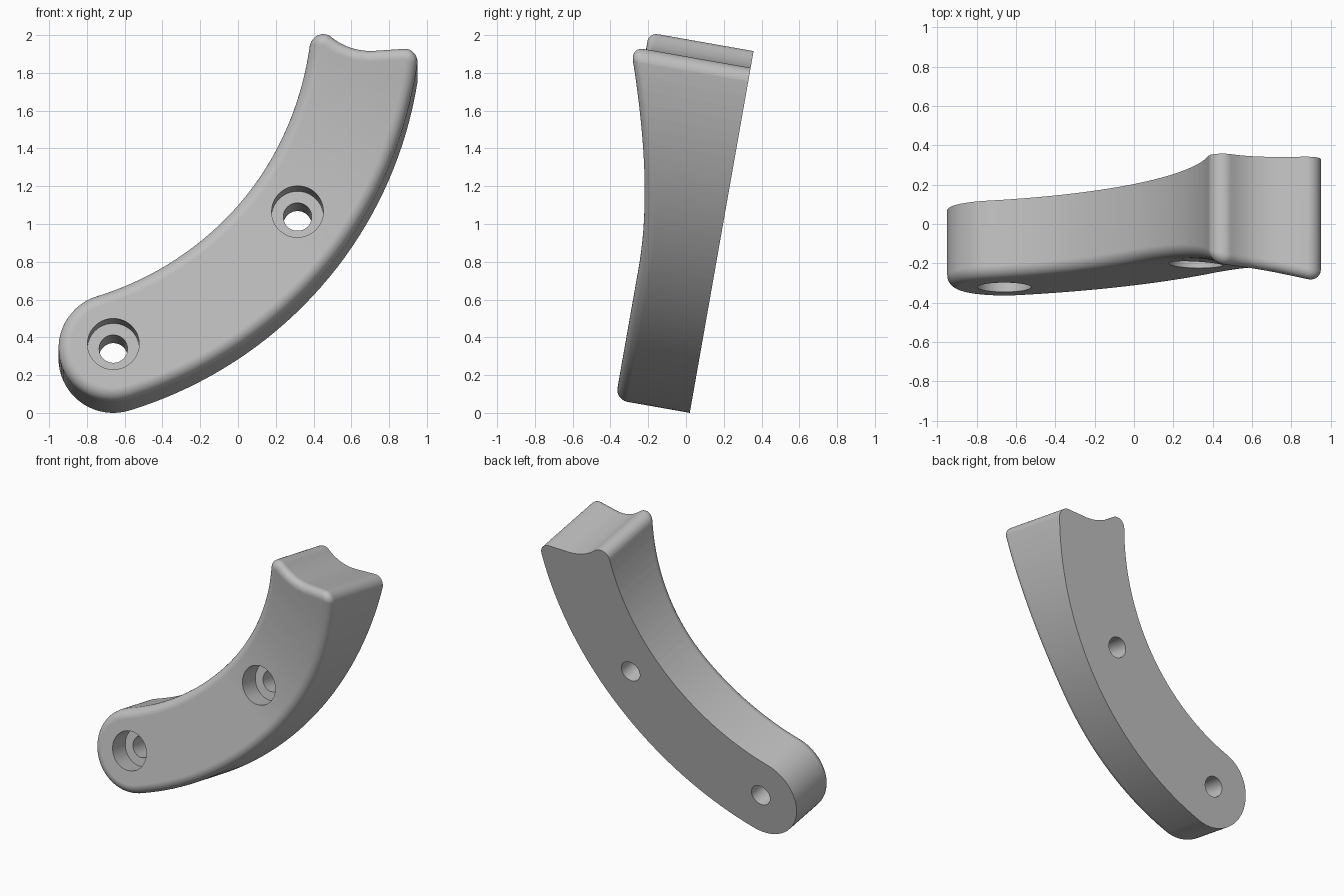
import bpy, bmesh
from math import sin, cos, asin, atan2, pi, radians, sqrt, hypot
from mathutils import Vector, Matrix

if "Cube" in bpy.data.objects:
    bpy.data.objects.remove(bpy.data.objects["Cube"])

THICK, FILLET, CORNER = 0.40, 0.065, 0.07
TILT = Matrix.Translation((0, 0.02, 0)) @ Matrix.Rotation(radians(80), 4, "X")
FLARE_DIR = Vector((sin(radians(35)), cos(radians(35)), 0))

grey = bpy.data.materials.new("plain_grey")
grey.use_nodes = True
grey.diffuse_color = (0.52, 0.52, 0.52, 1)
grey.node_tree.nodes["Principled BSDF"].inputs["Base Color"].default_value = grey.diffuse_color


def arc(centre, r, a0, a1, n):
    return [Vector((centre[0] + r * cos(a0 + (a1 - a0) * i / n),
                    centre[1] + r * sin(a0 + (a1 - a0) * i / n), 0)) for i in range(n + 1)]


def loft(rings):
    """Closed solid through matching rings, capped at both ends."""
    bm = bmesh.new()
    loops = [[bm.verts.new(p) for p in ring] for ring in rings]
    n = len(loops[0])
    for a, b in zip(loops, loops[1:]):
        for i in range(n):
            j = (i + 1) % n
            bm.faces.new((a[i], a[j], b[j], b[i]))
    bm.faces.new(loops[0][::-1])
    bm.faces.new(loops[-1])
    return bm


def make_object(name, bm):
    bmesh.ops.recalc_face_normals(bm, faces=bm.faces)
    mesh = bpy.data.meshes.new(name)
    bm.to_mesh(mesh)
    bm.free()
    mesh.materials.append(grey)
    obj = bpy.data.objects.new(name, mesh)
    bpy.context.collection.objects.link(obj)
    return obj


# Outline: round foot, outer arc, corner, hollow top, bump, inner arc
foot, foot_r = Vector((-0.66, 0.29)), 0.29
hub = Vector((-1.23, 2.12))
span = (foot - hub).length
r_out, r_in = span + foot_r, span - foot_r
start = atan2(foot.y - hub.y, foot.x - hub.x)

corner_a = asin((1.855 - CORNER - hub.y) / (r_out - CORNER))
corner = hub + (r_out - CORNER) * Vector((cos(corner_a), sin(corner_a)))
bump_a = asin((1.945 - CORNER - hub.y) / (r_in + CORNER))
bump = hub + (r_in + CORNER) * Vector((cos(bump_a), sin(bump_a)))
hollow_r, hollow_z = 0.35, 1.85
rise = hollow_z + hollow_r - bump.y
hollow = Vector((bump.x + sqrt((hollow_r + CORNER) ** 2 - rise ** 2), hollow_z + hollow_r))
lean = atan2(rise, hollow.x - bump.x)

raw = (arc(foot, foot_r, start + pi, start + 2 * pi, 28)
       + arc(hub, r_out, start, corner_a, 36)
       + arc(corner, CORNER, corner_a, pi / 2, 10)
       + arc(hollow, hollow_r, -pi / 2, lean - pi, 10)
       + arc(bump, CORNER, lean, pi + bump_a, 14)
       + arc(hub, r_in, bump_a, start, 36))
outline = [p for i, p in enumerate(raw) if (p - raw[i - 1]).length > 1e-4]


def inset(points, d):
    result = []
    for i, p in enumerate(points):
        along = (p - points[i - 1]).normalized() + (points[(i + 1) % len(points)] - p).normalized()
        result.append(p + Vector((-along.y, along.x, 0)).normalized() * d)
    return result


# Body: straight wall, then a quarter-round fillet into the front face
rings = [outline]
for k in range(8):
    a = k / 7 * pi / 2
    height = Vector((0, 0, THICK - FILLET * (1 - sin(a))))
    rings.append([p + height for p in inset(outline, FILLET * (1 - cos(a)))])
body_bm = loft(rings)

# Cut the upper part into strips and sweep its front outward
for k in range(18):
    bmesh.ops.bisect_plane(body_bm, geom=body_bm.verts[:] + body_bm.edges[:] + body_bm.faces[:],
                           dist=1e-5, plane_co=FLARE_DIR * (0.85 + k * 0.068), plane_no=FLARE_DIR)
for v in body_bm.verts:
    reach = v.co.dot(FLARE_DIR) - 0.8
    if v.co.z > THICK / 2 and reach > 0:
        v.co.z += 0.16 * reach ** 2
body = make_object("curved_arm", body_bm)

# Counterbored screw holes
for x, y in ((-0.66, 0.30), (0.315, 1.01)):
    profile = ((0.075, -0.1), (0.075, 0.25), (0.137, 0.25), (0.137, 0.8))
    cutter = make_object("hole_cutter", loft(
        [[p + Vector((0, 0, h)) for p in arc((x, y), r, 0, 2 * pi, 48)[:-1]] for r, h in profile]))
    cutter.hide_render = True
    mod = body.modifiers.new("screw_hole", "BOOLEAN")
    mod.operation, mod.solver, mod.object = "DIFFERENCE", "EXACT", cutter
    bpy.context.view_layer.objects.active = body
    bpy.ops.object.modifier_apply(modifier=mod.name)
    bpy.data.objects.remove(cutter)

# Lean the arm into place and smooth it
body.data.transform(TILT)
bpy.ops.object.select_all(action="DESELECT")
body.select_set(True)
bpy.context.view_layer.objects.active = body
bpy.ops.object.shade_smooth_by_angle(angle=radians(30))
weighted = body.modifiers.new("even_shading", "WEIGHTED_NORMAL")
weighted.keep_sharp = True
